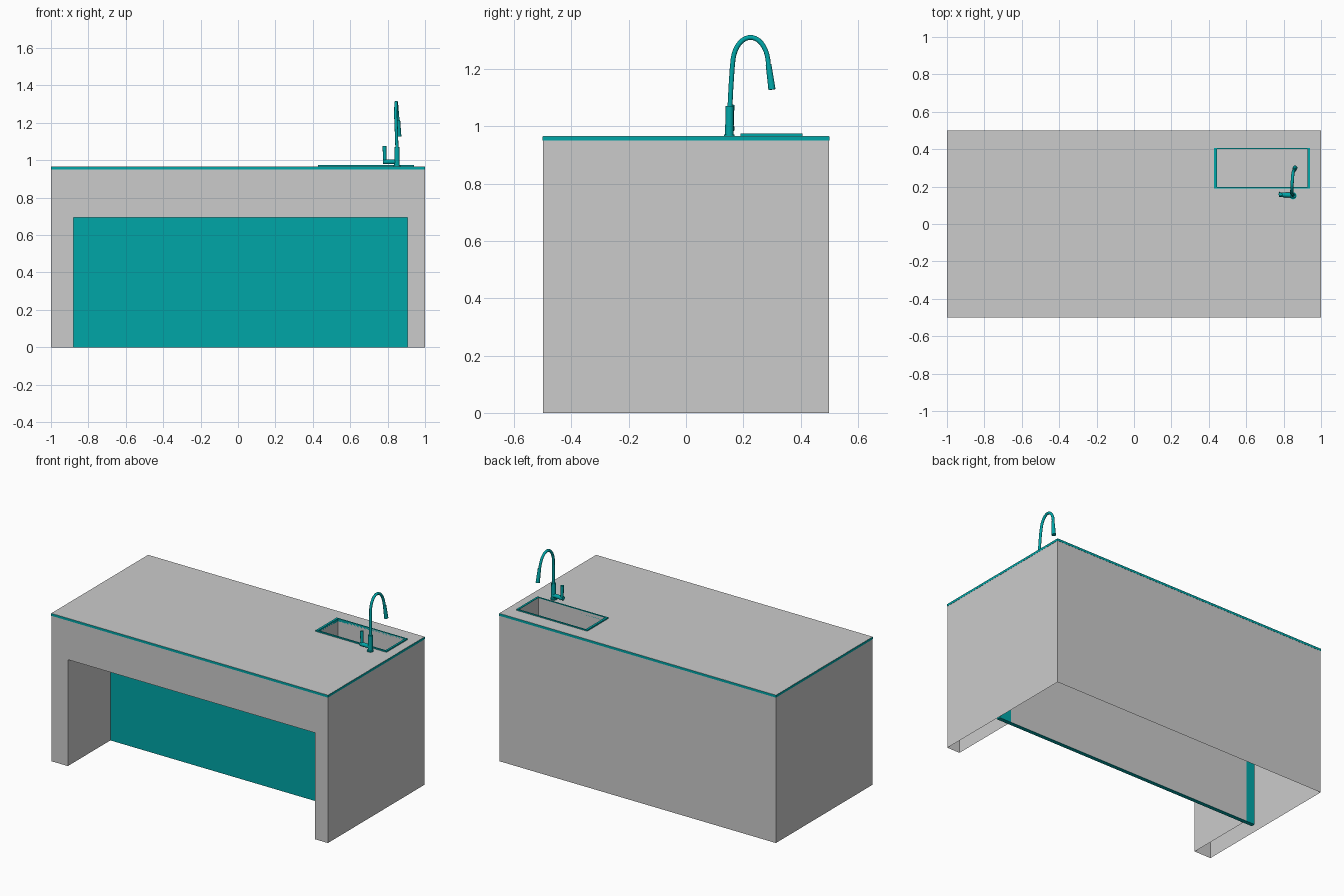
import bpy, bmesh, math
from mathutils import Vector

if "Cube" in bpy.data.objects:
    bpy.data.objects.remove(bpy.data.objects["Cube"])

teal = bpy.data.materials.new("teal")
teal.diffuse_color = (0.0, 0.38, 0.39, 1)
teal.use_nodes = True
teal.node_tree.nodes["Principled BSDF"].inputs["Base Color"].default_value = teal.diffuse_color


def mesh_object(name, bm, mat=None):
    bmesh.ops.remove_doubles(bm, verts=bm.verts, dist=1e-5)
    bmesh.ops.recalc_face_normals(bm, faces=bm.faces)
    me = bpy.data.meshes.new(name)
    bm.to_mesh(me)
    bm.free()
    if mat:
        me.materials.append(mat)
    ob = bpy.data.objects.new(name, me)
    bpy.context.collection.objects.link(ob)
    return ob


def face(bm, pts):
    bm.faces.new([bm.verts.new(p) for p in pts])


def rect(x0, x1, y0, y1, z):
    return [(x0, y0, z), (x1, y0, z), (x1, y1, z), (x0, y1, z)]


def bridge(bm, a, b):
    # quads between two matching loops
    for i in range(len(a)):
        j = (i + 1) % len(a)
        face(bm, [a[i], a[j], b[j], b[i]])


def box(name, x0, x1, y0, y1, z0, z1, mat=None):
    bm = bmesh.new()
    lo, hi = rect(x0, x1, y0, y1, z0), rect(x0, x1, y0, y1, z1)
    face(bm, lo)
    face(bm, hi)
    bridge(bm, lo, hi)
    return mesh_object(name, bm, mat)


def ring(name, outer, inner, z0, z1, mat):
    bm = bmesh.new()
    ot, it = rect(*outer, z1), rect(*inner, z1)
    ob, ib = rect(*outer, z0), rect(*inner, z0)
    for a, b in ((ot, it), (it, ib), (ib, ob), (ob, ot)):
        bridge(bm, a, b)
    return mesh_object(name, bm, mat)


def tube(name, pts, radius, smooth=True):
    cu = bpy.data.curves.new(name, 'CURVE')
    cu.dimensions = '3D'
    cu.bevel_depth = radius
    cu.bevel_resolution = 4
    cu.use_fill_caps = True
    sp = cu.splines.new('POLY')
    sp.points.add(len(pts) - 1)
    for p, co in zip(sp.points, pts):
        p.co = (*co, 1)
    sp.use_smooth = smooth
    cu.materials.append(teal)
    ob = bpy.data.objects.new(name, cu)
    bpy.context.collection.objects.link(ob)
    return ob


def rod(name, a, b, r1, r2):
    # straight, optionally tapered cylinder from a to b
    a, b = Vector(a), Vector(b)
    bpy.ops.mesh.primitive_cone_add(vertices=24, radius1=r1, radius2=r2,
                                    depth=(b - a).length, location=(a + b) / 2)
    ob = bpy.context.object
    ob.name = name
    ob.rotation_euler = (b - a).to_track_quat('Z', 'Y').to_euler()
    ob.data.materials.append(teal)
    bpy.ops.object.shade_smooth_by_angle()
    return ob


# Hollow cabinet shell, open underneath, with front knee recess
E, TOP = 0.999, 0.966
L, R, H, BACK = -0.88, 0.907, 0.695, -0.032
bm = bmesh.new()
F = -0.499
face(bm, [(-E, F, 0), (L, F, 0), (L, F, H), (R, F, H), (R, F, 0),
          (E, F, 0), (E, F, TOP), (-E, F, TOP)])
face(bm, [(-E, -F, 0), (E, -F, 0), (E, -F, TOP), (-E, -F, TOP)])
for x in (-E, E):
    face(bm, [(x, F, 0), (x, -F, 0), (x, -F, TOP), (x, F, TOP)])
for x in (L, R):
    face(bm, [(x, F, 0), (x, BACK, 0), (x, BACK, H), (x, F, H)])
face(bm, rect(L, R, F, BACK, H))
face(bm, [(L, BACK, 0), (R, BACK, 0), (R, BACK, H), (L, BACK, H)])
# Worktop surface with the sink opening
SINK = (0.443, 0.927, 0.199, 0.401)
bridge(bm, rect(-E, E, F, -F, TOP), rect(*SINK, TOP))
mesh_object("counter_body", bm)

# Sink basin
bm = bmesh.new()
bridge(bm, rect(*SINK, 0.97), rect(*SINK, 0.70))
face(bm, rect(*SINK, 0.70))
mesh_object("sink_basin", bm)

# Coloured trims and the recessed panel
ring("worktop_edge", (-1, 1, -0.5, 0.5), (-0.995, 0.995, -0.495, 0.495), 0.95, 0.965, teal)
ring("sink_rim", (0.428, 0.94, 0.19, 0.407), SINK, 0.95, 0.974, teal)
box("recess_panel", -0.945, 0.99, -0.06, -0.034, 0.0, 0.75, teal)

# Tap: column, arched spout, nozzle
X, Y = 0.85, 0.151
rod("tap_column", (X, Y, 0.95), (X, Y + 0.001, 1.07), 0.015, 0.014)
rod("tap_flange", (X, Y, 0.95), (X, Y, 0.972), 0.019, 0.019)
path = [(X, Y + 0.002, 1.06), (0.847, 0.157, 1.14), (0.845, 0.161, 1.20)]
for i in range(1, 17):
    t = math.pi * (1 - i / 17)
    path.append((0.843 + 0.012 * (i / 17) ** 2,
                 0.225 + 0.062 * math.cos(t),
                 1.215 + 0.095 * math.sin(t)))
path.append((0.857, 0.288, 1.205))
tube("tap_spout", path, 0.0085)
rod("tap_nozzle", (0.857, 0.288, 1.215), (0.861, 0.300, 1.128), 0.010, 0.0125)

# Side handle and lever
rod("tap_handle", (X, Y + 0.003, 0.992), (0.775, Y + 0.006, 0.992), 0.013, 0.013)
rod("tap_lever", (0.785, Y + 0.006, 0.985), (0.783, Y + 0.008, 1.075), 0.009, 0.010)
